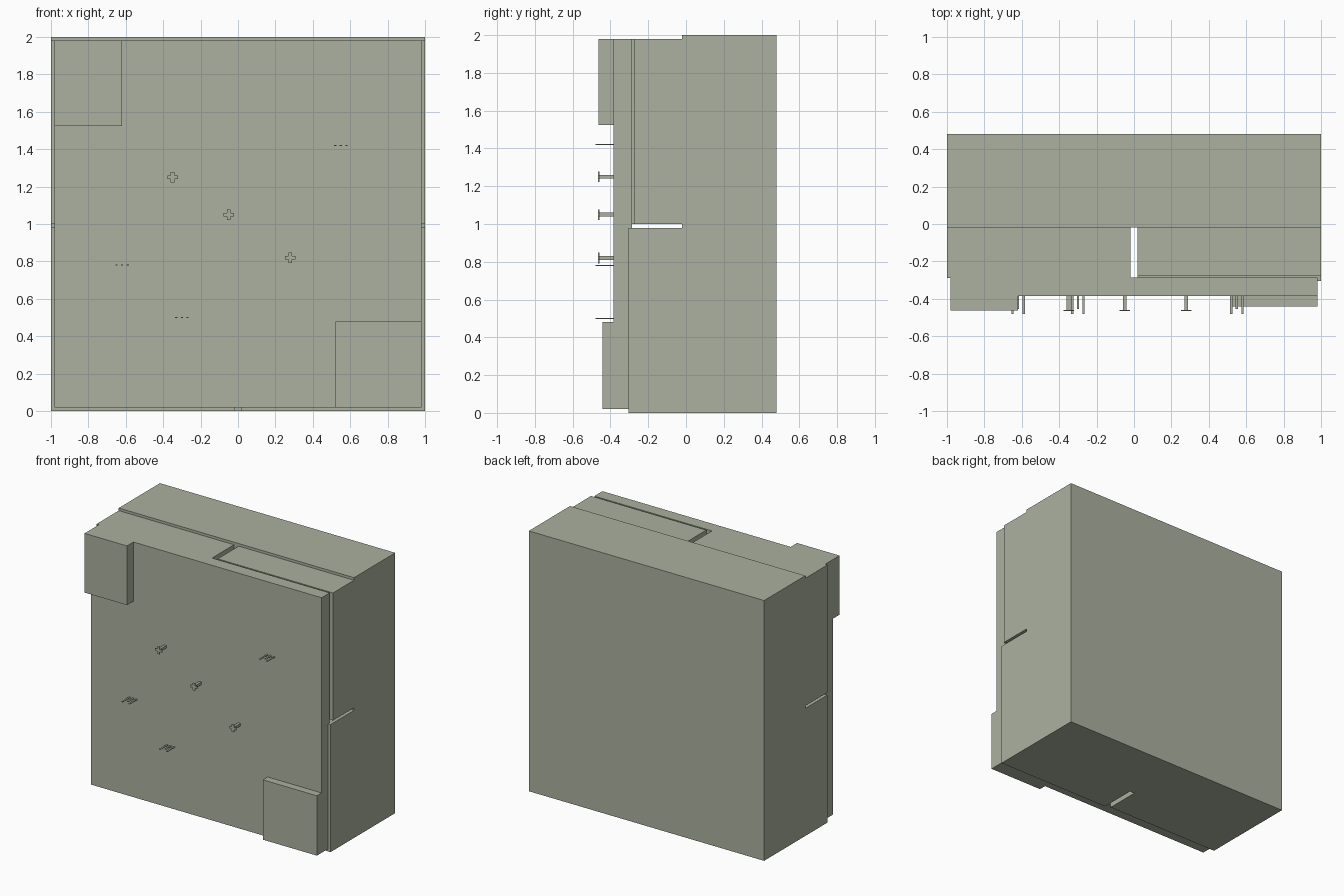
import bpy
import bmesh
from mathutils import Matrix, Vector

if "Cube" in bpy.data.objects:
    bpy.data.objects.remove(bpy.data.objects["Cube"])

mat = bpy.data.materials.new("sage grey")
mat.diffuse_color = (0.41, 0.44, 0.35, 1.0)
mat.use_nodes = True
mat.node_tree.nodes["Principled BSDF"].inputs["Base Color"].default_value = mat.diffuse_color


def make_boxes(name, boxes):
    """One object made of boxes, each given as (x0, x1, y0, y1, z0, z1)."""
    bm = bmesh.new()
    for x0, x1, y0, y1, z0, z1 in boxes:
        centre = Vector((x0 + x1, y0 + y1, z0 + z1)) / 2
        size = Matrix.Diagonal((x1 - x0, y1 - y0, z1 - z0, 1))
        bmesh.ops.create_cube(bm, size=1, matrix=Matrix.Translation(centre) @ size)
    mesh = bpy.data.meshes.new(name)
    bm.to_mesh(mesh)
    bm.free()
    mesh.materials.append(mat)
    obj = bpy.data.objects.new(name, mesh)
    bpy.context.collection.objects.link(obj)


def make_plus(name, cx, cz, reach, half, y0, y1):
    """Thin plus-shaped plate facing the front."""
    outline = []
    for sx, sz in ((1, 1), (-1, 1), (-1, -1), (1, -1)):
        corner = [(reach, half), (half, half), (half, reach)]
        if sx * sz < 0:
            corner.reverse()
        outline += [(sx * x, sz * z) for x, z in corner]
    bm = bmesh.new()
    face = bm.faces.new([bm.verts.new((cx + x, y0, cz + z)) for x, z in outline])
    ext = bmesh.ops.extrude_face_region(bm, geom=[face])
    verts = [g for g in ext["geom"] if isinstance(g, bmesh.types.BMVert)]
    bmesh.ops.translate(bm, verts=verts, vec=(0, y1 - y0, 0))
    bmesh.ops.recalc_face_normals(bm, faces=bm.faces)
    mesh = bpy.data.meshes.new(name)
    bm.to_mesh(mesh)
    bm.free()
    mesh.materials.append(mat)
    obj = bpy.data.objects.new(name, mesh)
    bpy.context.collection.objects.link(obj)


# Back slab
make_boxes("back_block", [(-1, 1, -0.02, 0.48, 0, 2)])

# Four quarter blocks with a cross-shaped gap between them, differing in depth
for name, x0, z0, front in (
    ("upper_left_block", -1, 1.0, -0.29),
    ("upper_right_block", 0.02, 1.0, -0.275),
    ("lower_left_block", -1, 0, -0.288),
    ("lower_right_block", 0.02, 0, -0.305),
):
    make_boxes(name, [(x0, x0 + 0.98, front, -0.02, z0, z0 + 0.98)])

# Front plate and its two corner pads
make_boxes("front_plate", [(-0.98, 0.98, -0.385, -0.287, 0.02, 1.98)])
make_boxes("upper_left_pad", [(-0.98, -0.62, -0.463, -0.385, 1.525, 1.98)])
make_boxes("lower_right_pad", [(0.52, 0.98, -0.442, -0.385, 0.02, 0.48)])

# Plus-headed pegs
for i, (cx, cz) in enumerate(((-0.35, 1.25), (-0.05, 1.05), (0.28, 0.82)), 1):
    make_boxes(f"peg_stem_{i}",
               [(cx - 0.01, cx + 0.01, -0.46, -0.385, cz - 0.01, cz + 0.01)])
    make_plus(f"peg_head_{i}", cx, cz, 0.028, 0.01, -0.465, -0.459)

# Three-pronged pins, the middle prong shorter
for i, (cx, cz) in enumerate(((0.55, 1.42), (-0.62, 0.78), (-0.3, 0.5)), 1):
    make_boxes(f"prongs_{i}", [
        (cx + dx - 0.006, cx + dx + 0.006, tip, -0.385, cz - 0.0025, cz + 0.0025)
        for dx, tip in ((-0.03, -0.48), (0, -0.455), (0.03, -0.48))])
